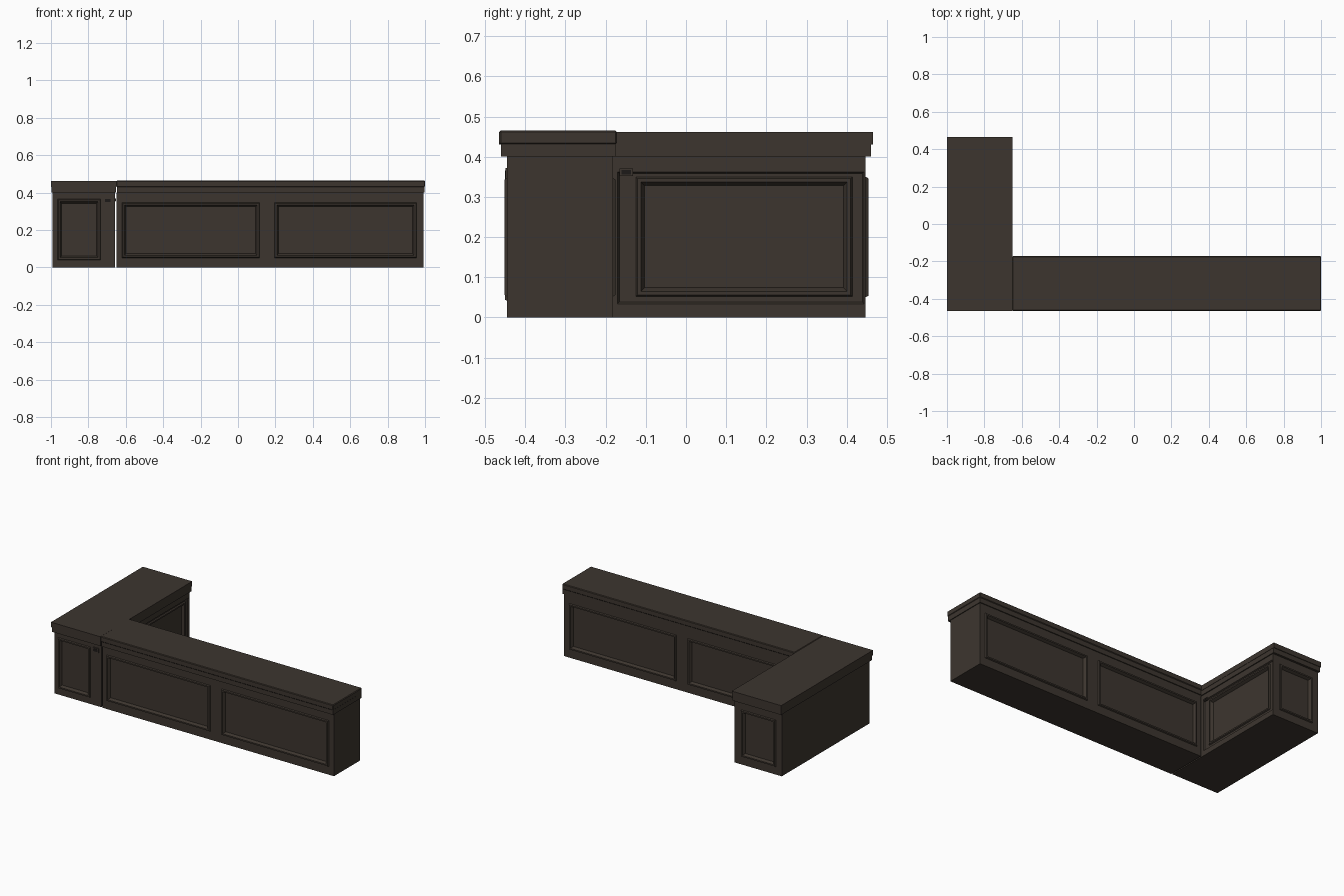
import bpy, bmesh
from mathutils import Vector

if "Cube" in bpy.data.objects:
    bpy.data.objects.remove(bpy.data.objects["Cube"])


def mat(name, rgb):
    m = bpy.data.materials.new(name)
    m.diffuse_color = (*rgb, 1)
    m.use_nodes = True
    m.node_tree.nodes["Principled BSDF"].inputs["Base Color"].default_value = m.diffuse_color
    return m


WOOD = mat("dark walnut", (0.046, 0.036, 0.028))
BLACK = mat("socket black", (0.012, 0.010, 0.009))


def finish(name, bm, material):
    bmesh.ops.remove_doubles(bm, verts=bm.verts, dist=1e-5)
    me = bpy.data.meshes.new(name)
    bm.to_mesh(me)
    bm.free()
    me.materials.append(material)
    ob = bpy.data.objects.new(name, me)
    bpy.context.collection.objects.link(ob)
    return ob


def box(name, x, y, z, material=WOOD, bevel=0):
    bm = bmesh.new()
    bmesh.ops.create_cube(bm, size=1)
    for v in bm.verts:
        v.co = [a + (c + 0.5) * (b - a) for c, (a, b) in zip(v.co, (x, y, z))]
    ob = finish(name, bm, material)
    if bevel:
        m = ob.modifiers.new("bevel", "BEVEL")
        m.width, m.segments = bevel, 1
    return ob


def rect(wall, r, h):
    """Four points of a rectangle (a0, a1, z0, z1) on a wall, pushed out by h."""
    axis, pos, sign = wall
    a0, a1, z0, z1 = r
    pts = []
    for a, z in ((a0, z0), (a1, z0), (a1, z1), (a0, z1)):
        p = pos + sign * h
        pts.append(Vector((a, p, z)) if axis == "y" else Vector((p, a, z)))
    if (axis == "y") == (sign > 0):
        pts = [pts[1], pts[0], pts[3], pts[2]]  # keep normals outward
    return pts


def inset(r, d):
    return (r[0] + d, r[1] - d, r[2] + d, r[3] - d)


def bay(bm, wall, outer, panel=None, opening=None):
    """Wall section; panel = moulded frame, opening = shallow recess around it."""
    loops = [(outer, 0)]
    base = 0
    if opening:
        base = -0.008
        loops += [(opening, 0), (inset(opening, 0.004), base)]
    if panel:
        loops += [(panel, base), (inset(panel, 0.004), base + 0.007),
                  (inset(panel, 0.013), base + 0.007),
                  (inset(panel, 0.017), base),
                  (inset(panel, 0.022), base - 0.010)]
    rings = [[bm.verts.new(p) for p in rect(wall, r, h)] for r, h in loops]
    for a, b in zip(rings, rings[1:]):
        for i in range(4):
            j = (i + 1) % 4
            bm.faces.new((a[i], a[j], b[j], b[i]))
    bm.faces.new(rings[-1])


def caps(bm, x0, x1, y0, y1):
    for z in (0, H):
        pts = [(x0, y0, z), (x1, y0, z), (x1, y1, z), (x0, y1, z)]
        bm.faces.new([bm.verts.new(p) for p in (pts if z else pts[::-1])])


H = 0.40

# long counter body: two panels front and back, plain ends
bm = bmesh.new()
for wall in (("y", -0.445, -1), ("y", -0.182, 1)):
    bay(bm, wall, (-0.65, 0.15, 0, H), (-0.62, 0.115, 0.052, 0.347))
    bay(bm, wall, (0.15, 0.992, 0, H), (0.195, 0.955, 0.052, 0.347))
bay(bm, ("x", 0.992, 1), (-0.445, -0.182, 0, H))
bay(bm, ("x", -0.65, -1), (-0.445, -0.182, 0, H))
caps(bm, -0.65, 0.992, -0.445, -0.182)
finish("long_counter_body", bm, WOOD)

# short return body: panels on front, back and inner side, plain outer side
bm = bmesh.new()
X0, X1, Y0, Y1 = -0.992, -0.658, -0.443, 0.447
bay(bm, ("y", Y0, -1), (X0, X1, 0, H), (-0.965, -0.735, 0.04, 0.365))
bay(bm, ("y", Y1, 1), (X0, X1, 0, H), (-0.95, -0.705, 0.05, 0.35))
bay(bm, ("x", X1, 1), (Y0, -0.182, 0, H))
bay(bm, ("x", X1, 1), (-0.182, Y1, 0, H), (-0.125, 0.414, 0.052, 0.35),
    (-0.17, 0.443, 0.034, 0.362))
bay(bm, ("x", X0, -1), (Y0, Y1, 0, H))
caps(bm, X0, X1, Y0, Y1)
finish("return_body", bm, WOOD)

# stepped cornice under each worktop
box("long_cornice", (-0.646, 0.997), (-0.461, -0.176), (H, 0.432))
box("return_cornice", (-0.997, -0.652), (-0.461, 0.461), (H, 0.432))

# worktops
box("long_worktop", (-0.65, 1.0), (-0.465, -0.172), (0.43, 0.465), bevel=0.004)
box("return_worktop", (-1.0, -0.65), (-0.465, 0.465), (0.43, 0.462))

# small wall sockets with raised rim
box("front_socket_rim", (-0.718, -0.675), (-0.449, -0.440), (0.343, 0.372))
box("front_socket", (-0.711, -0.682), (-0.451, -0.442), (0.349, 0.366), BLACK)
box("side_socket_rim", (-0.662, -0.654), (-0.165, -0.132), (0.352, 0.371))
box("side_socket", (-0.660, -0.652), (-0.160, -0.137), (0.356, 0.367), BLACK)
